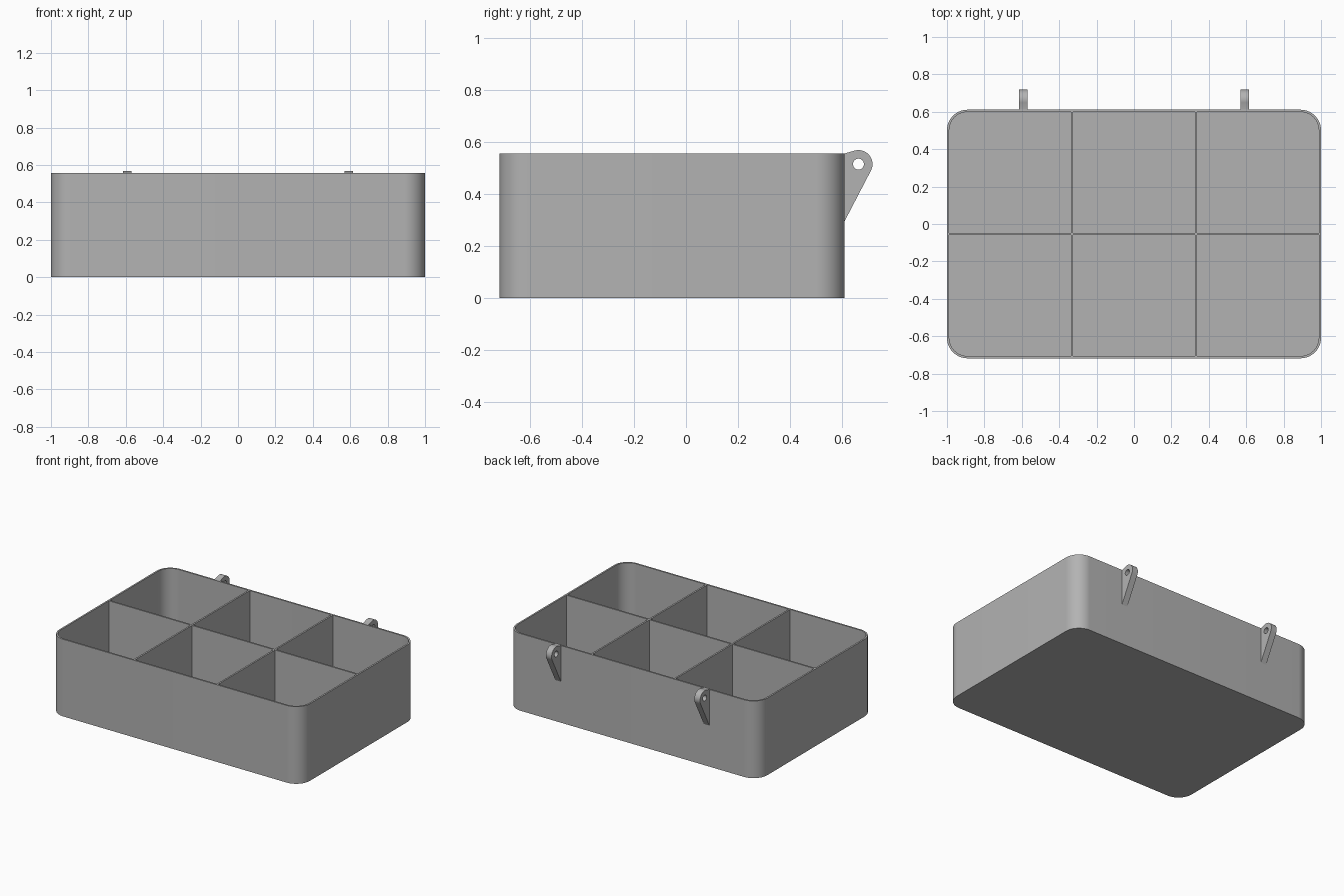
import bpy
import bmesh
from math import pi, cos, sin, atan2, acos, hypot, radians
from mathutils import Matrix

cube = bpy.data.objects.get("Cube")
if cube:
    bpy.data.objects.remove(cube, do_unlink=True)

# Overall sizes
FRONT, BACK, HEIGHT = -0.718, 0.611, 0.556
WALL, FLOOR, RADIUS = 0.012, 0.012, 0.11
MID_Y = (FRONT + BACK) / 2
HALF_Y = (BACK - FRONT) / 2

grey = bpy.data.materials.new("plain grey")
grey.use_nodes = True
colour = (0.45, 0.45, 0.45, 1)
grey.diffuse_color = colour
grey.node_tree.nodes["Principled BSDF"].inputs["Base Color"].default_value = colour


def finish(obj):
    obj.data.materials.clear()
    obj.data.materials.append(grey)
    bpy.ops.object.select_all(action="DESELECT")
    obj.select_set(True)
    bpy.context.view_layer.objects.active = obj
    bpy.ops.object.shade_smooth_by_angle(angle=radians(30))


def mesh_object(name, bm):
    bmesh.ops.recalc_face_normals(bm, faces=bm.faces)
    mesh = bpy.data.meshes.new(name)
    bm.to_mesh(mesh)
    bm.free()
    obj = bpy.data.objects.new(name, mesh)
    bpy.context.collection.objects.link(obj)
    finish(obj)
    return obj


def rounded_loop(bm, inset, z, steps=16):
    """Ring of vertices round a rectangle with rounded corners."""
    r = RADIUS - inset
    cx, cy = 1 - RADIUS, HALF_Y - RADIUS
    verts = []
    for quarter, (sx, sy) in enumerate(((1, 1), (-1, 1), (-1, -1), (1, -1))):
        for i in range(steps + 1):
            a = (quarter + i / steps) * pi / 2
            verts.append(bm.verts.new((sx * cx + r * cos(a), MID_Y + sy * cy + r * sin(a), z)))
    return verts


# Open tray: outer wall, rim, inner wall and floor
bm = bmesh.new()
rings = [rounded_loop(bm, inset, z) for inset, z in
         ((0, 0), (0, HEIGHT), (WALL, HEIGHT), (WALL, FLOOR))]
for low, high in zip(rings, rings[1:]):
    for i in range(len(low)):
        j = (i + 1) % len(low)
        bm.faces.new((low[i], low[j], high[j], high[i]))
bm.faces.new(rings[0])
bm.faces.new(rings[-1])
mesh_object("tray", bm)


# Dividers: one lengthwise, two crosswise
def divider(name, x, size_x, size_y):
    bm = bmesh.new()
    size = Matrix.Diagonal((size_x, size_y, HEIGHT - FLOOR, 1))
    place = Matrix.Translation((x, MID_Y, (HEIGHT + FLOOR) / 2))
    bmesh.ops.create_cube(bm, size=1, matrix=place @ size)
    mesh_object(name, bm)


divider("long_divider", 0, 2 - 2 * WALL, WALL)
for side, sign in (("left", 1), ("right", -1)):
    divider(side + "_cross_divider", sign * 0.331, WALL, 2 * (HALF_Y - WALL))

# Hinge lugs: teardrop plate with a pin hole
PIN_Y, PIN_Z, LUG_R, HOLE_R = 0.664, 0.515, 0.054, 0.021
LUG_TOP, LUG_LOW = HEIGHT, 0.296


def arc(r, start, end, steps):
    return [(PIN_Y + r * cos(start + (end - start) * i / steps),
             PIN_Z + r * sin(start + (end - start) * i / steps)) for i in range(steps + 1)]


def tangent_angle(z, side):
    """Angle on the lug circle where a line from the wall at z touches it."""
    dy, dz = BACK - PIN_Y, z - PIN_Z
    return atan2(dz, dy) + side * acos(min(1, LUG_R / hypot(dy, dz)))


low = tangent_angle(LUG_LOW, 1)
high = tangent_angle(LUG_TOP, -1)
inside = BACK - WALL / 2
outline = [(inside, LUG_TOP), (inside, LUG_LOW), (BACK, LUG_LOW)]
outline += arc(LUG_R, low, high, 32) + [(BACK, LUG_TOP)]
hole = arc(HOLE_R, 0, 2 * pi, 32)[:-1]

for side, sign in (("left", 1), ("right", -1)):
    curve = bpy.data.curves.new(side + "_hinge_lug", "CURVE")
    curve.dimensions = "2D"
    curve.fill_mode = "BOTH"
    curve.extrude = 0.0225
    for points in (outline, hole):
        spline = curve.splines.new("POLY")
        spline.points.add(len(points) - 1)
        for point, (y, z) in zip(spline.points, points):
            point.co = (y, z, 0, 1)
        spline.use_cyclic_u = True
    lug = bpy.data.objects.new(side + "_hinge_lug", curve)
    bpy.context.collection.objects.link(lug)
    # Stand the profile up in the side plane
    lug.matrix_world = Matrix(((0, 0, 1, sign * 0.592), (1, 0, 0, 0), (0, 1, 0, 0), (0, 0, 0, 1)))
    bpy.ops.object.select_all(action="DESELECT")
    lug.select_set(True)
    bpy.context.view_layer.objects.active = lug
    bpy.ops.object.convert(target="MESH")
    lug = bpy.context.view_layer.objects.active
    bm = bmesh.new()
    bm.from_mesh(lug.data)
    bmesh.ops.remove_doubles(bm, verts=bm.verts, dist=0.0001)
    bmesh.ops.recalc_face_normals(bm, faces=bm.faces)
    bm.to_mesh(lug.data)
    bm.free()
    finish(lug)
